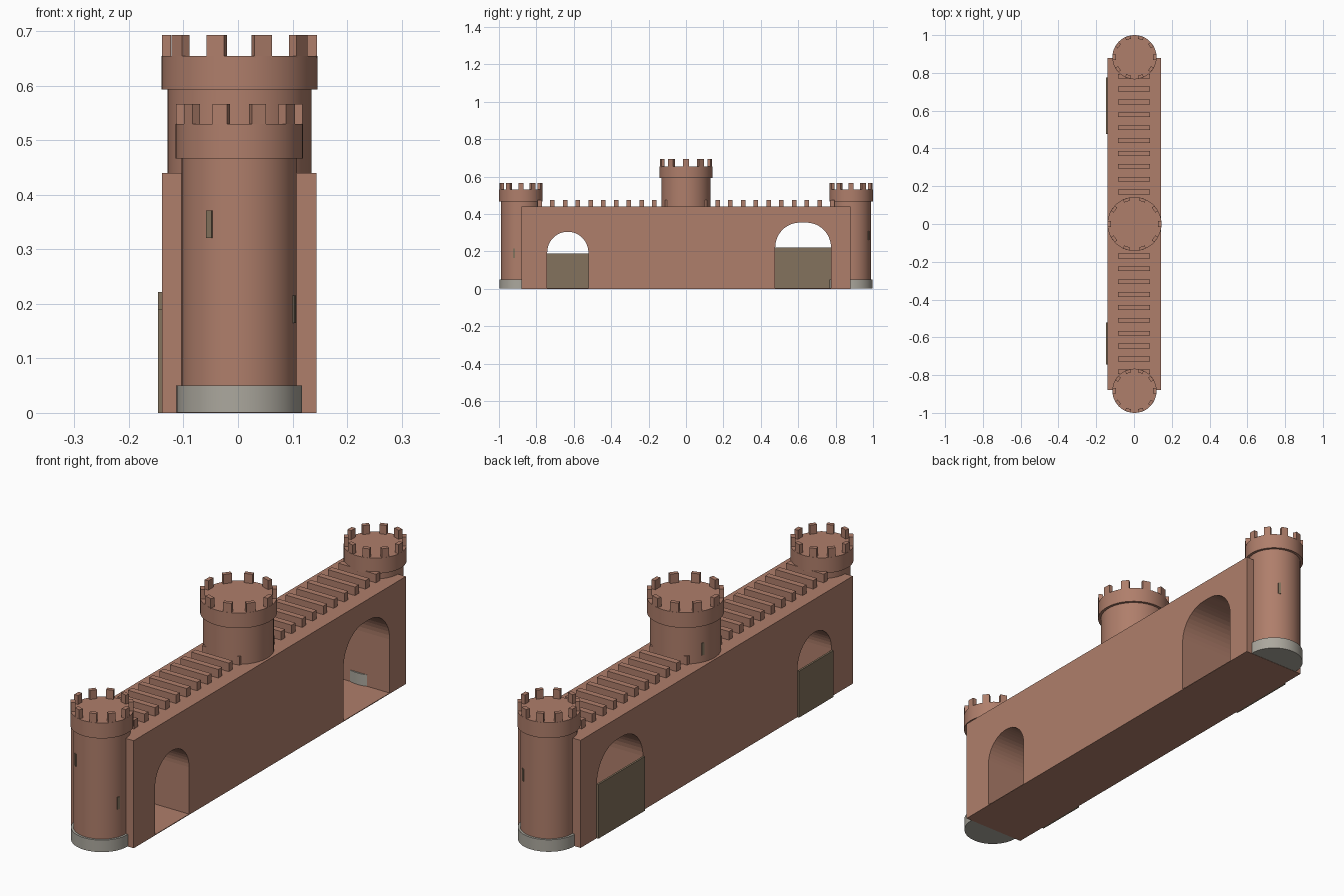
import bpy
import bmesh
from math import sin, cos, pi, radians
from mathutils import Matrix, Vector

if "Cube" in bpy.data.objects:
    bpy.data.objects.remove(bpy.data.objects["Cube"], do_unlink=True)

CX = 0.0025          # shared centre line of wall and towers
WALL_X = 0.1415      # half thickness of the wall
WALL_Y = 0.88
WALL_TOP = 0.44
FLOOR = 0.003


def material(name, rgb):
    mat = bpy.data.materials.new(name)
    mat.use_nodes = True
    color = (*rgb, 1)
    mat.diffuse_color = color
    mat.node_tree.nodes["Principled BSDF"].inputs["Base Color"].default_value = color
    return mat


BRICK = material("terracotta brick", (0.43, 0.21, 0.147))
STONE = material("grey stone", (0.41, 0.39, 0.34))
WOOD = material("dark wood", (0.23, 0.17, 0.11))


def finish(bm, name, mat, smooth=False):
    bmesh.ops.recalc_face_normals(bm, faces=bm.faces)
    mesh = bpy.data.meshes.new(name)
    bm.to_mesh(mesh)
    bm.free()
    mesh.materials.append(mat)
    obj = bpy.data.objects.new(name, mesh)
    bpy.context.collection.objects.link(obj)
    if smooth:
        bpy.ops.object.select_all(action="DESELECT")
        obj.select_set(True)
        bpy.context.view_layer.objects.active = obj
        bpy.ops.object.shade_smooth_by_angle(angle=radians(30))
    return obj


def add_box(bm, center, size, angle=0):
    m = (Matrix.Translation(Vector(center)) @ Matrix.Rotation(angle, 4, "Z")
         @ Matrix.Diagonal((*size, 1)))
    bmesh.ops.create_cube(bm, size=1, matrix=m)


def drum(name, y, radius, z0, z1, mat):
    bm = bmesh.new()
    bmesh.ops.create_cone(bm, cap_ends=True, segments=48, radius1=radius,
                          radius2=radius, depth=z1 - z0,
                          matrix=Matrix.Translation((CX, y, (z0 + z1) / 2)))
    return finish(bm, name, mat, smooth=True)


def tower(name, y, r_base, r_shaft, r_head, z_head, z_deck, z_top, slots):
    drum(name + "_base", y, r_base, 0.001, 0.05, STONE)
    drum(name + "_shaft", y, r_shaft, 0.04, z_head + 0.01, BRICK)
    drum(name + "_head", y, r_head, z_head, z_deck, BRICK)
    # Ring of ten battlements flush with the rim
    bm = bmesh.new()
    depth, width = 0.017, r_head * 0.235
    r = r_head - depth / 2 - 0.001
    for k in range(10):
        a = k * pi / 5
        add_box(bm, (CX + r * cos(a), y + r * sin(a), (z_deck + z_top) / 2 - 0.002),
                (depth, width, z_top - z_deck + 0.004), a)
    finish(bm, name + "_battlements", BRICK)
    # Narrow window slits
    bm = bmesh.new()
    for degrees, z in slots:
        a = radians(degrees)
        add_box(bm, (CX + r_shaft * cos(a), y + r_shaft * sin(a), z),
                (0.006, 0.011, 0.05), a)
    finish(bm, name + "_slits", WOOD)


def arch(y0, y1, spring, rise, steps=12):
    """Opening outline from the low-y foot over the top to the high-y foot."""
    pts = [(y0, 0)]
    for i in range(steps + 1):
        a = pi / 2 * i / steps
        pts.append((y0 + rise * (1 - cos(a)), spring + rise * sin(a)))
    for i in range(steps + 1):
        a = pi / 2 * (1 - i / steps)
        pts.append((y1 - rise * (1 - cos(a)), spring + rise * sin(a)))
    return pts + [(y1, 0)]


# Wall with two arched passages
small = (-0.742, -0.522, 0.195, 0.1099)
large = (0.477, 0.775, 0.222, 0.132)
outline = ([(-WALL_Y, 0)] + arch(*small) + arch(*large)
           + [(WALL_Y, 0), (WALL_Y, WALL_TOP), (-WALL_Y, WALL_TOP)])
bm = bmesh.new()
side = bm.faces.new([bm.verts.new((CX - WALL_X, y, z)) for y, z in outline])
swept = bmesh.ops.extrude_face_region(bm, geom=[side], use_keep_orig=True)
bmesh.ops.translate(bm, vec=(2 * WALL_X, 0, 0),
                    verts=[v for v in swept["geom"] if isinstance(v, bmesh.types.BMVert)])
finish(bm, "wall", BRICK)

# Passage floors and wooden gates on the outer side
for label, (y0, y1, *_), height in (("small", small, 0.19), ("large", large, 0.222)):
    mid = (y0 + y1) / 2
    bm = bmesh.new()
    add_box(bm, (CX, mid, FLOOR / 2), (2 * WALL_X, y1 - y0, FLOOR))
    finish(bm, label + "_passage_floor", BRICK)
    bm = bmesh.new()
    add_box(bm, (CX - WALL_X - 0.004, mid, height / 2), (0.008, y1 - y0 + 0.002, height))
    finish(bm, label + "_gate", WOOD)

# Evenly spaced bars along the top of the wall
bm = bmesh.new()
for k in range(1, 12):
    for sign in (-1, 1):
        add_box(bm, (CX - 0.002, sign * (0.0325 + 0.0682 * k), WALL_TOP + 0.0165),
                (0.17, 0.025, 0.037))
finish(bm, "wall_top_bars", BRICK)

# Towers
END = (0.115, 0.106, 0.117, 0.467, 0.53, 0.567)
tower("front_tower", -0.883, *END, slots=[(-121, 0.346), (-20, 0.19)])
tower("back_tower", 0.883, *END, slots=[(62, 0.285)])
tower("middle_tower", 0, 0.14, 0.132, 0.143, 0.593, 0.655, 0.693, slots=[(154, 0.495)])
